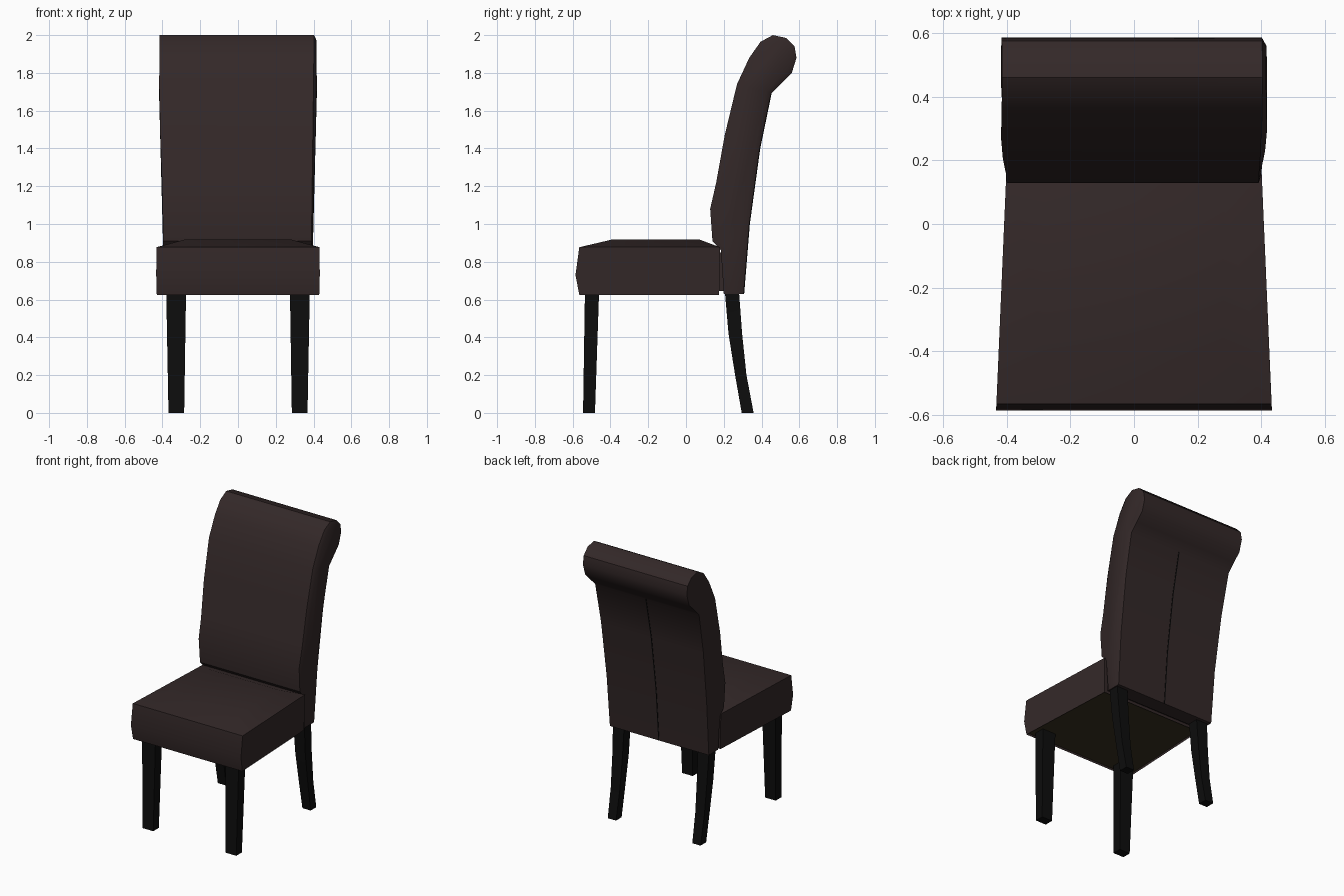
import bpy, bmesh, math

if "Cube" in bpy.data.objects:
    bpy.data.objects.remove(bpy.data.objects["Cube"])


def material(name, rgb):
    m = bpy.data.materials.new(name)
    m.use_nodes = True
    m.diffuse_color = (*rgb, 1)
    m.node_tree.nodes["Principled BSDF"].inputs["Base Color"].default_value = (*rgb, 1)
    return m


leather = material("dark brown leather", (0.033, 0.021, 0.021))
black = material("black wood", (0.004, 0.004, 0.004))
lining = material("olive lining", (0.04, 0.03, 0.014))


def finish(bm, name, mats, smooth=None):
    bmesh.ops.recalc_face_normals(bm, faces=bm.faces)
    mesh = bpy.data.meshes.new(name)
    bm.to_mesh(mesh)
    bm.free()
    ob = bpy.data.objects.new(name, mesh)
    bpy.context.collection.objects.link(ob)
    for m in mats:
        mesh.materials.append(m)
    if smooth:
        bpy.ops.object.select_all(action="DESELECT")
        ob.select_set(True)
        bpy.context.view_layer.objects.active = ob
        bpy.ops.object.shade_smooth_by_angle(angle=math.radians(smooth))
    return ob


def loft(bm, rings):
    """Join rings of equal length with quads and cap both ends."""
    rows = [[bm.verts.new(p) for p in ring] for ring in rings]
    for a, b in zip(rows, rows[1:]):
        for i in range(len(a)):
            j = (i + 1) % len(a)
            bm.faces.new((a[i], a[j], b[j], b[i]))
    return bm.faces.new(rows[0][::-1]), bm.faces.new(rows[-1])


def rect(x0, x1, y0, y1, z):
    return [(x0, y0, z), (x1, y0, z), (x1, y1, z), (x0, y1, z)]


# Scrolled backrest: side profile in (y, z), widened towards the top
front = [(0.20, 0.63), (0.185, 0.86), (0.14, 0.91), (0.128, 1.08), (0.16, 1.22),
         (0.205, 1.47), (0.27, 1.74), (0.335, 1.88), (0.395, 1.965)]
scroll = [(0.46, 2.0), (0.53, 1.985), (0.575, 1.94), (0.585, 1.88), (0.56, 1.80), (0.505, 1.745)]
rear = [(0.45, 1.69), (0.39, 1.40), (0.335, 1.0), (0.305, 0.63)]
profile = front + scroll + rear


def half_width(z):
    return 0.385 + 0.018 * (z - 0.63) / 1.37


bm = bmesh.new()
caps = loft(bm, [[(s * half_width(z), y, z) for y, z in profile] for s in (-1, 1)])
for cap in caps:
    # Padded side panels
    side = 1 if cap.calc_center_median().x > 0 else -1
    bmesh.ops.inset_region(bm, faces=[cap], thickness=0.025, use_even_offset=True)
    for v in cap.verts:
        v.co.x += side * (0.008 + 0.012 * max(0, 1 - abs(v.co.z - 1.65) / 0.5))
finish(bm, "backrest", [leather], 35)

# Centre seam down the rear of the backrest
bm = bmesh.new()
loft(bm, [[(-0.003, y - 0.002, z), (0.003, y - 0.002, z),
           (0.003, y + 0.003, z), (-0.003, y + 0.003, z)] for y, z in rear])
finish(bm, "back_seam", [black])

# Seat cushion: tapered box with a bulging front and a low crown
bm = bmesh.new()
bottom, crown = loft(bm, [
    [(-0.43, -0.565, 0.625), (0.43, -0.565, 0.625), (0.395, 0.175, 0.625), (-0.395, 0.175, 0.625)],
    [(-0.433, -0.585, 0.73), (0.433, -0.585, 0.73), (0.398, 0.18, 0.73), (-0.398, 0.18, 0.73)],
    [(-0.432, -0.565, 0.877), (0.432, -0.565, 0.877), (0.40, 0.18, 0.877), (-0.40, 0.18, 0.877)],
    rect(-0.28, 0.28, -0.39, 0.07, 0.918)])
bmesh.ops.inset_region(bm, faces=[bottom], thickness=0.035, use_even_offset=True)
bmesh.ops.inset_region(bm, faces=[bottom], thickness=0.001, depth=0)
for v in bottom.verts:
    v.co.z += 0.015
bottom.material_index = 1
finish(bm, "seat", [leather, lining], 30)

# Rail closing the gap under the backrest
bm = bmesh.new()
loft(bm, [rect(-0.37, 0.37, 0.16, 0.25, z) for z in (0.645, 0.85)])
finish(bm, "rear_rail", [leather])

# Legs: straight tapered front pair, curved rear pair; (z, y front, y back, x inner, x outer)
front_leg = [(0.0, -0.545, -0.482, 0.285, 0.368), (0.645, -0.535, -0.46, 0.275, 0.38)]
rear_leg = [(0.0, 0.295, 0.358, 0.30, 0.365), (0.2, 0.26, 0.32, 0.297, 0.368),
            (0.42, 0.225, 0.297, 0.293, 0.372), (0.65, 0.205, 0.28, 0.29, 0.378)]
for name, rows in (("front_leg", front_leg), ("rear_leg", rear_leg)):
    for label, s in (("left", 1), ("right", -1)):
        bm = bmesh.new()
        loft(bm, [rect(s * xi, s * xo, y0, y1, z) for z, y0, y1, xi, xo in rows])
        finish(bm, f"{name}_{label}", [black], 30)
